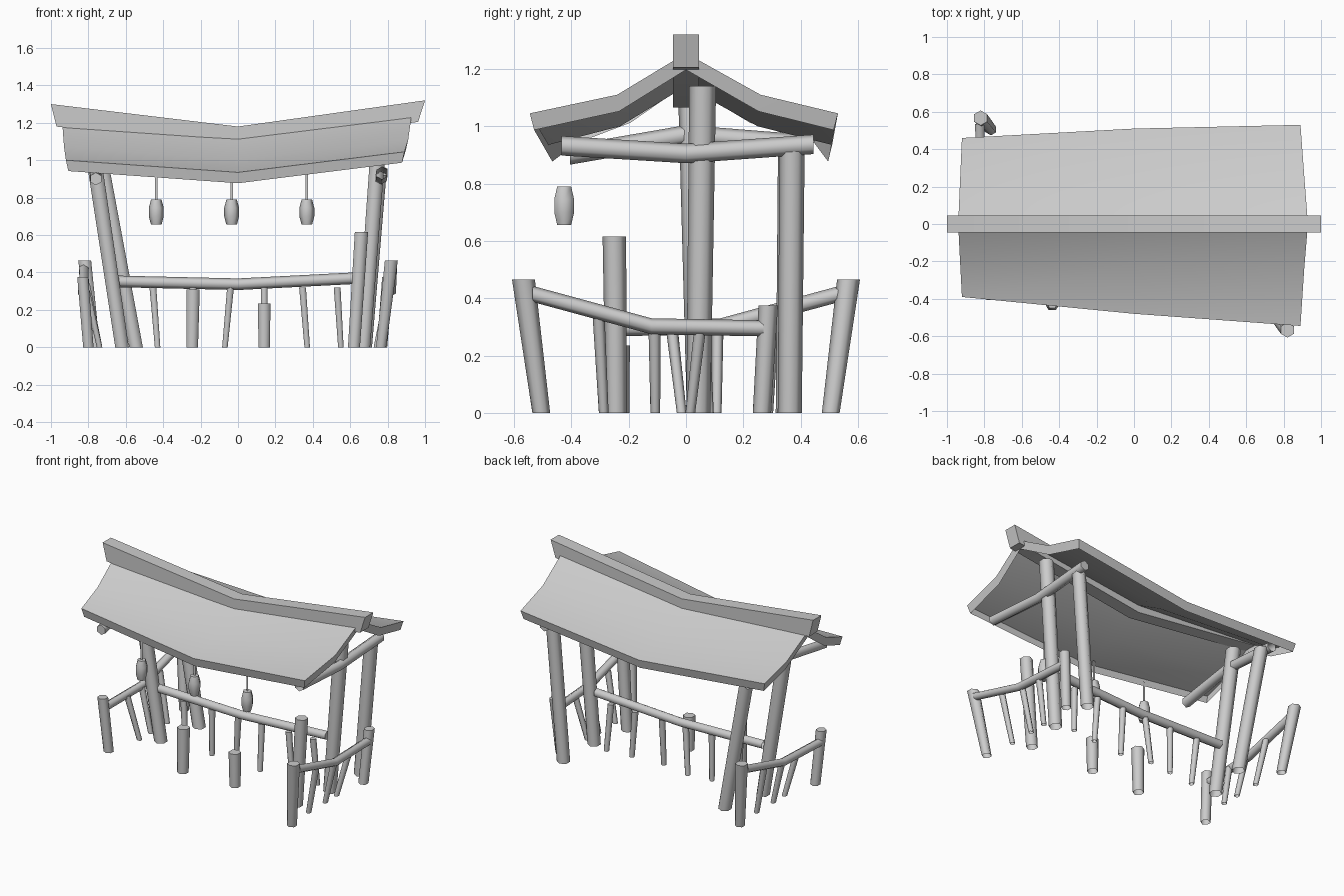
import bpy, bmesh, math
from mathutils import Vector

cube = bpy.data.objects.get("Cube")
if cube:
    bpy.data.objects.remove(cube, do_unlink=True)

GREY = (0.6, 0.6, 0.6, 1)
wood = bpy.data.materials.new("plain grey wood")
wood.use_nodes = True
wood.diffuse_color = GREY
wood.node_tree.nodes["Principled BSDF"].inputs["Base Color"].default_value = GREY


def finish(name, bm, angle=65):
    bmesh.ops.recalc_face_normals(bm, faces=bm.faces)
    mesh = bpy.data.meshes.new(name)
    bm.to_mesh(mesh)
    bm.free()
    mesh.materials.append(wood)
    obj = bpy.data.objects.new(name, mesh)
    bpy.context.collection.objects.link(obj)
    bpy.ops.object.select_all(action='DESELECT')
    obj.select_set(True)
    bpy.context.view_layer.objects.active = obj
    bpy.ops.object.shade_smooth_by_angle(angle=math.radians(angle))
    return obj


def skin(bm, rings, cap_start=True):
    """Bridge closed rings of points and cap the ends."""
    loops = [[bm.verts.new(p) for p in ring] for ring in rings]
    n = len(loops[0])
    for a, b in zip(loops, loops[1:]):
        for i in range(n):
            j = (i + 1) % n
            bm.faces.new((a[i], a[j], b[j], b[i]))
    if cap_start:
        bm.faces.new(loops[0])
    bm.faces.new(loops[-1])


def pole(name, points, radii, phase=0.5, cap_start=False):
    """Six-sided timber along a path, its ends square to its main axis."""
    points = [Vector(p) for p in points]
    d = points[-1] - points[0]
    axis = max(range(3), key=lambda k: abs(d[k]))
    u, v = [Vector([float(k == m) for m in range(3)]) for k in range(3) if k != axis]
    turns = [math.tau * (i + phase) / 6 for i in range(6)]
    bm = bmesh.new()
    skin(bm, [[p + r * (math.cos(t) * u + math.sin(t) * v) for t in turns]
              for p, r in zip(points, radii)], cap_start)
    return finish(name, bm)


# Roof: a single sheet with a rim hanging from its border, open underneath
# Columns: x at ridge, x at eave, z of ridge, bend and eave,
# then y of front eave, front bend, back bend, back eave
COLUMNS = [(-0.94, -0.92, 1.205, 1.07, 1.0, -0.39, -0.2, 0.23, 0.46),
           (0, 0, 1.14, 1.0, 0.935, -0.48, -0.23, 0.25, 0.51),
           (0.93, 0.89, 1.255, 1.11, 1.045, -0.545, -0.24, 0.26, 0.53)]
bm = bmesh.new()
sheet, rim = [], []
for xr, xe, zr, zb, ze, fe, fb, bb, be in COLUMNS:
    xb = (xr + xe) / 2
    line = [(xe, fe, ze), (xb, fb, zb), (xr, 0, zr), (xb, bb, zb), (xe, be, ze)]
    sheet.append([bm.verts.new(p) for p in line])
    rim.append([Vector(p) + Vector((-0.014 * xr, -0.028 * p[1], -0.058)) for p in line])
for a, b in zip(sheet, sheet[1:]):
    for i in range(4):
        bm.faces.new((a[i], a[i + 1], b[i + 1], b[i]))
border = [(0, i) for i in range(5)] + [(1, 4)] + [(2, 4 - i) for i in range(5)] + [(1, 0)]
lower = [bm.verts.new(rim[c][r]) for c, r in border]
for k, (c, r) in enumerate(border):
    m = (k + 1) % len(border)
    c2, r2 = border[m]
    bm.faces.new((sheet[c][r], sheet[c2][r2], lower[m], lower[k]))
finish("roof", bm, 35)

# Ridge beam, sagging in the middle with slanted ends
bm = bmesh.new()
skin(bm, [[(xt, -0.045, zt), (xt, 0.045, zt), (xb, 0.045, zb), (xb, -0.045, zb)]
          for xt, zt, xb, zb in [(-1, 1.3, -0.97, 1.18), (0, 1.18, 0, 1.065),
                                 (1, 1.32, 0.963, 1.205)]])
finish("ridge_beam", bm, 30)

# Tall posts
pole("left_ridge_post", [(0.67, 0.043, 0), (0.755, 0.058, 1.14)], (0.042, 0.047))
pole("left_back_post", [(0.68, 0.362, 0), (0.755, 0.37, 0.92)], (0.042, 0.044))
pole("right_ridge_post", [(-0.62, 0.045, 0), (-0.785, 0.02, 1.1)], (0.042, 0.047))
pole("right_back_post", [(-0.545, 0.355, 0), (-0.72, 0.365, 0.93)], (0.042, 0.044))

# Cross beams under the gables
pole("left_cross_beam", [(0.77, -0.435, 0.932), (0.765, 0, 0.905), (0.77, 0.445, 0.937)],
     (0.034,) * 3)
pole("right_cross_beam", [(-0.76, 0.42, 0.937), (-0.765, 0, 0.97), (-0.76, -0.405, 0.9)],
     (0.034,) * 3)

# Long rail between the ridge posts, with its balusters
pole("long_rail", [(-0.64, 0.06, 0.352), (0, 0.06, 0.337), (0.64, 0.06, 0.37)], (0.031,) * 3)
LONG_BALUSTERS = [(-0.43, -0.455), (-0.24, -0.24), (-0.07, -0.04),
                  (0.14, 0.14), (0.37, 0.345), (0.55, 0.53)]
for i, (low, high) in enumerate(LONG_BALUSTERS):
    pole(f"long_baluster_{i + 1}", [(low, 0.04 + 0.02 * (i % 3), 0), (high, 0.06, 0.32)],
         (0.017, 0.021))

# Side fences: the right one is the left one turned half way round, its short post further out
for side, s, out in (("left", 1, 0), ("right", -1, 0.03)):
    def turned(*points):
        return [(s * x, s * y, z) for x, y, z in points]
    pole(f"{side}_fence_corner_post", turned((0.765, -0.505, 0), (0.82, -0.567, 0.465)),
         (0.031, 0.04))
    pole(f"{side}_fence_short_post", turned((0.77 + out, 0.265, 0), (0.8 + out, 0.287, 0.375)),
         (0.032, 0.034))
    pole(f"{side}_fence_rail", turned((0.825, -0.535, 0.415), (0.82, -0.12, 0.302),
                                      (0.8 + out, 0.27, 0.295)), (0.028,) * 3)
    for i, (low, high, z) in enumerate([(-0.287, -0.305, 0.34), (-0.107, -0.11, 0.3),
                                        (0.015, 0.05, 0.3)]):
        pole(f"{side}_fence_baluster_{i + 1}", turned((0.74, low, 0), (0.81, high, z)),
             (0.017, 0.021))

# Free-standing stumps in front
pole("tall_stump", [(0.62, -0.243, 0), (0.66, -0.25, 0.615)], (0.037, 0.041))
pole("middle_stump", [(-0.245, -0.25, 0), (-0.24, -0.25, 0.31)], (0.036, 0.041))
pole("low_stump", [(0.14, -0.232, 0), (0.14, -0.235, 0.235)], (0.035, 0.039))

# Hanging lanterns on flat cords
for i, x in enumerate((-0.437, -0.034, 0.368)):
    y = -0.425
    heights = (0.655, 0.7, 0.745, 0.79)
    pole(f"lantern_{i + 1}", [(x, y, z) for z in heights], (0.028, 0.04, 0.04, 0.028),
         phase=0, cap_start=True)
    bm = bmesh.new()
    bm.faces.new([bm.verts.new((x + dx, y, z)) for dx, z in
                  ((-0.007, 0.785), (0.007, 0.785), (0.007, 0.94), (-0.007, 0.94))])
    finish(f"lantern_cord_{i + 1}", bm)
